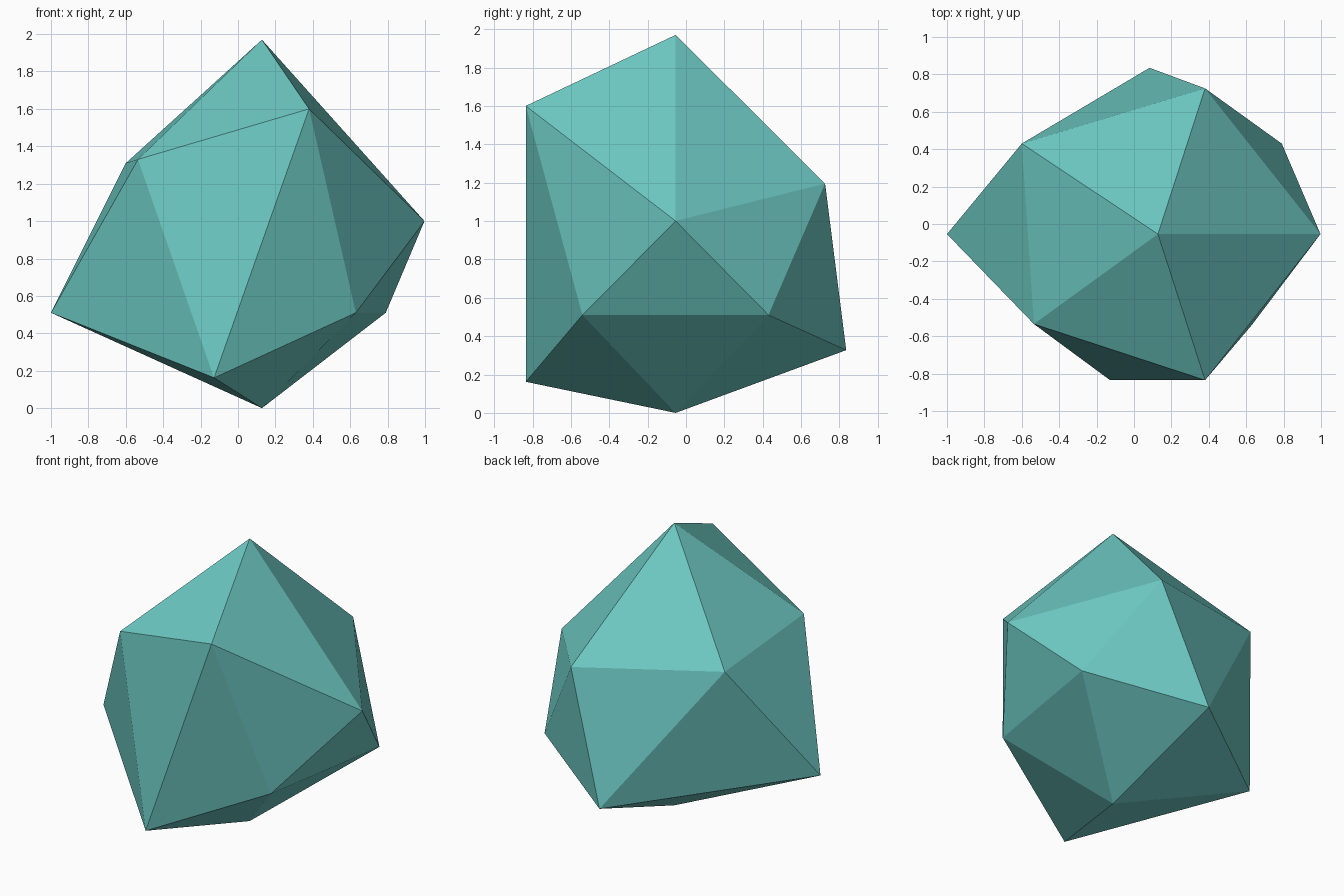
import bpy
import bmesh

cube = bpy.data.objects.get("Cube")
if cube:
    bpy.data.objects.remove(cube, do_unlink=True)

# Teal crystal material
teal = bpy.data.materials.new("teal")
teal.use_nodes = True
colour = (0.153, 0.584, 0.546, 1.0)
teal.diffuse_color = colour
teal.node_tree.nodes["Principled BSDF"].inputs["Base Color"].default_value = colour

# Irregular icosahedron: two tips and two rings of five, counter-clockwise from above
top = (0.128, -0.054, 1.97)
bottom = (0.128, -0.054, 0.0)
upper = [(0.38, -0.835, 1.60), (0.997, -0.054, 1.00), (0.38, 0.725, 1.195),
         (-0.60, 0.43, 1.31), (-0.535, -0.535, 1.33)]
lower = [(0.63, -0.54, 0.51), (0.79, 0.43, 0.51), (0.083, 0.835, 0.327),
         (-1.0, -0.054, 0.51), (-0.128, -0.835, 0.162)]

bm = bmesh.new()
tip, base = bm.verts.new(top), bm.verts.new(bottom)
up = [bm.verts.new(p) for p in upper]
low = [bm.verts.new(p) for p in lower]
for i in range(5):
    j = (i + 1) % 5
    bm.faces.new((tip, up[i], up[j]))          # crown
    bm.faces.new((up[i], low[i], up[j]))       # belt, pointing down
    bm.faces.new((up[j], low[i], low[j]))      # belt, pointing up
    bm.faces.new((base, low[j], low[i]))       # underside
bmesh.ops.recalc_face_normals(bm, faces=bm.faces)

mesh = bpy.data.meshes.new("faceted_rock")
bm.to_mesh(mesh)
bm.free()
mesh.materials.append(teal)
rock = bpy.data.objects.new("faceted_rock", mesh)
bpy.context.scene.collection.objects.link(rock)
